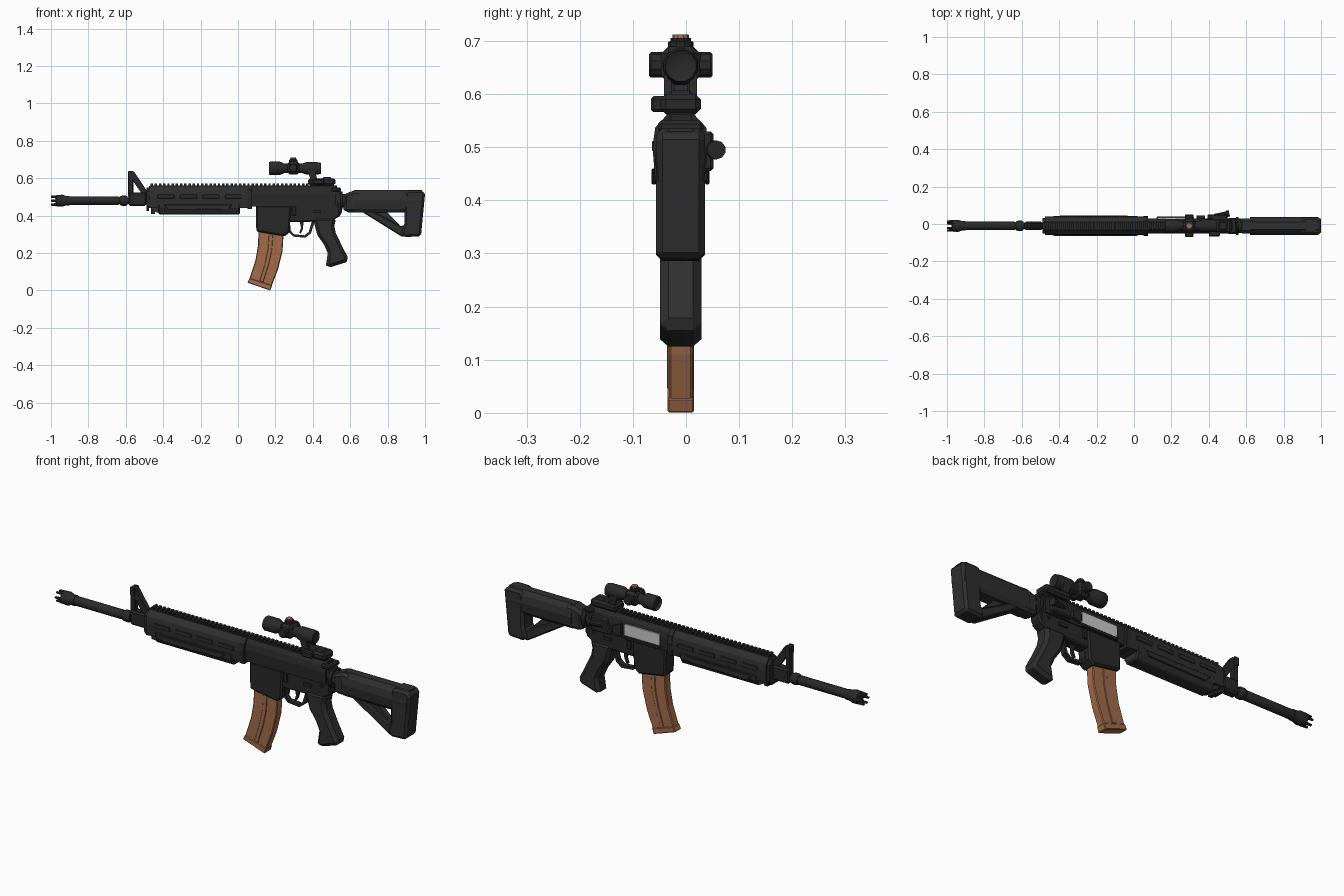
import bpy, bmesh, math
from mathutils import Vector

cube = bpy.data.objects.get("Cube")
if cube:
    bpy.data.objects.remove(cube)

MID = -0.01    # centre plane of the whole model
BORE = 0.48    # height of the barrel axis


def material(name, r, g, b):
    mat = bpy.data.materials.new(name)
    mat.use_nodes = True
    mat.diffuse_color = (r, g, b, 1)
    shader = next(n for n in mat.node_tree.nodes if n.type == 'BSDF_PRINCIPLED')
    shader.inputs["Base Color"].default_value = (r, g, b, 1)
    shader.inputs["Roughness"].default_value = 0.7
    return mat


black = material("black metal", .022, .022, .022)
polymer = material("dark polymer", .028, .028, .028)
brown = material("brown polymer", .36, .15, .07)
steel = material("bright steel", .6, .6, .6)


def finish(name, bm, mat, bevel=0.0, smooth=False):
    bmesh.ops.recalc_face_normals(bm, faces=bm.faces)
    mesh = bpy.data.meshes.new(name)
    bm.to_mesh(mesh)
    bm.free()
    mesh.materials.append(mat)
    obj = bpy.data.objects.new(name, mesh)
    bpy.context.collection.objects.link(obj)
    if bevel:
        mod = obj.modifiers.new("chamfer", 'BEVEL')
        mod.width = bevel
        mod.segments = 1
        mod.limit_method = 'ANGLE'
        mod.angle_limit = math.radians(50)
    if smooth:
        bpy.ops.object.select_all(action='DESELECT')
        obj.select_set(True)
        bpy.context.view_layer.objects.active = obj
        bpy.ops.object.shade_smooth_by_angle(angle=math.radians(35))
    return obj


def extrude(name, points, offset, mat, bevel):
    bm = bmesh.new()
    face = bm.faces.new([bm.verts.new(p) for p in points])
    grown = bmesh.ops.extrude_face_region(bm, geom=[face])
    moved = [v for v in grown["geom"] if isinstance(v, bmesh.types.BMVert)]
    bmesh.ops.translate(bm, verts=moved, vec=Vector(offset))
    return finish(name, bm, mat, bevel)


def slab(name, outline, width, mat=black, bevel=0.0, y=MID):
    """Side outline (x, z) given a thickness across y."""
    points = [(x, y - width / 2, z) for x, z in outline]
    return extrude(name, points, (0, width, 0), mat, bevel)


def prism(name, half, start, end, mat=black, bevel=0.0):
    """Mirrored cross-section (half width, z) run along x."""
    section = half + [(-w, z) for w, z in reversed(half)]
    points = [(start, MID + w, z) for w, z in section]
    return extrude(name, points, (end - start, 0, 0), mat, bevel)


def box(name, x, z, width, mat=black, bevel=0.0, y=MID):
    corners = [(x[0], z[0]), (x[1], z[0]), (x[1], z[1]), (x[0], z[1])]
    return slab(name, corners, width, mat, bevel, y)


def lathe(name, profile, centre, axis='X', sides=16, mat=black):
    """Turned part from (distance along axis, radius) pairs."""
    bm = bmesh.new()
    rings = []
    for along, radius in profile:
        ring = []
        for i in range(sides):
            a = math.tau * (i + 0.5) / sides
            u, v = radius * math.cos(a), radius * math.sin(a)
            p = {'X': (along, u, v), 'Y': (u, along, v), 'Z': (u, v, along)}[axis]
            ring.append(bm.verts.new(Vector(p) + Vector(centre)))
        rings.append(ring)
    for a, b in zip(rings, rings[1:]):
        for i in range(sides):
            j = (i + 1) % sides
            bm.faces.new((a[i], a[j], b[j], b[i]))
    bm.faces.new(rings[0])
    bm.faces.new(rings[-1])
    return finish(name, bm, mat, smooth=True)


axis_line = (0, MID, BORE)

# Barrel, muzzle device and its prongs
lathe("barrel", [(-.92, .023), (-.64, .023), (-.63, .018), (-.45, .018)], axis_line)
lathe("muzzle_device", [(-.975, .018), (-.97, .031), (-.94, .033), (-.92, .026), (-.9, .026)], axis_line)
for i in range(6):
    a = math.tau * i / 6
    spot = (0, MID + .024 * math.cos(a), BORE + .024 * math.sin(a))
    lathe(f"muzzle_prong_{i}", [(-1, .006), (-.96, .009)], spot, sides=6)
lathe("barrel_collar", [(-.63, .024), (-.62, .028), (-.6, .028), (-.59, .022)], axis_line)

# Front sight
box("gas_block", (-.585, -.49), (.452, .525), .046, bevel=.008)
slab("front_sight_post", [(-.588, .5), (-.56, .5), (-.56, .615), (-.565, .64), (-.588, .64)], .028, bevel=.004)
slab("front_sight_brace", [(-.575, .638), (-.555, .635), (-.485, .53), (-.49, .51), (-.51, .51), (-.575, .605)], .026)
for side in (-1, 1):
    box("front_sight_ear", (-.586, -.562), (.6, .64), .006, y=MID + side * .016)

# Handguard
prism("handguard_upper", [(.022, .56), (.045, .535), (.05, .5), (.047, .442)], -.475, .07, polymer)
prism("handguard_lower", [(.05, .47), (.05, .44), (.032, .407)], -.425, .01, polymer, .006)
prism("handguard_front_cap", [(.018, .55), (.04, .53), (.042, .45), (.024, .425)], -.49, -.475)
slab("handguard_nose", [(-.475, .45), (-.42, .45), (-.42, .412), (-.45, .425)], .07, polymer)
box("handguard_stop", (-.465, -.445), (.41, .44), .04)
prism("barrel_nut_ring", [(.025, .562), (.048, .537), (.053, .5), (.048, .437)], .05, .075)
for side in (-1, 1):
    for i in range(4):
        x = -.43 + i * .12
        box("handguard_rib", (x, x + .09), (.492, .512), .008, polymer, .002, MID + side * .05)
    slab("handguard_panel", [(-.4, .46), (-.03, .46), (-.05, .435), (-.37, .43)], .009, polymer, .002, MID + side * .05)

# Top rail with evenly spaced teeth
box("top_rail", (-.47, .53), (.545, .562), .036)
for i in range(44):
    x = -.468 + i * .0225
    box(f"rail_tooth_{i}", (x, x + .013), (.558, .571), .042)

# Upper receiver with its controls
prism("upper_receiver", [(.018, .56), (.033, .54), (.04, .51), (.038, .45)], .07, .525)
slab("receiver_rear", [(.5, .55), (.54, .55), (.556, .52), (.556, .42), (.54, .39), (.5, .39)], .06, bevel=.008)
box("charging_handle", (.5, .55), (.528, .55), .085, bevel=.006)
box("ejection_port", (.125, .32), (.468, .525), .009, steel, y=.029)
box("port_cover", (.12, .32), (.45, .466), .014, bevel=.003, y=.032)
slab("brass_deflector", [(.335, .46), (.335, .525), (.38, .505), (.38, .47)], .022, y=.034)
slab("forward_assist_base", [(.39, .455), (.42, .53), (.5, .53), (.5, .455)], .03, bevel=.006, y=.037)
assist = lathe("forward_assist", [(-.045, .014), (.02, .014), (.02, .018), (.035, .018)], (0, 0, 0), sides=10)
assist.location = (.475, .05, .495)
assist.rotation_euler.z = math.radians(12)

# Lower receiver
slab("lower_receiver", [(.1, .46), (.54, .46), (.545, .4), (.5, .37), (.27, .365), (.1, .37)], .064, bevel=.006)
slab("magazine_well", [(.095, .455), (.285, .455), (.275, .31), (.25, .29), (.098, .315)], .078, bevel=.008)
for side in (-1, 1):
    y = MID + side * .034
    lathe("receiver_pin", [(-.004, .009), (.004, .009)], (.5, y, .435), 'Y', 8)
    box("selector_lever", (.4, .445), (.415, .428), .014, y=y)
    box("bolt_catch", (.29, .31), (.4, .45), .014, bevel=.003, y=y)

# Trigger and guard
outer = [(.262, .37), (.268, .315), (.295, .288), (.36, .282), (.39, .305), (.41, .37)]
inner = [(.395, .37), (.378, .313), (.355, .295), (.298, .301), (.282, .32), (.277, .37)]
slab("trigger_guard", outer + inner, .026)
slab("trigger", [(.33, .37), (.35, .37), (.348, .33), (.335, .305), (.328, .308), (.337, .335)], .014)

# Pistol grip
slab("pistol_grip", [(.4, .39), (.525, .39), (.515, .345), (.522, .31), (.555, .24), (.594, .165), (.575, .15),
                     (.48, .12), (.47, .135), (.48, .2), (.46, .245), (.425, .295), (.412, .34)], .078, polymer, .016)

# Magazine
slab("magazine", [(.11, .33), (.107, .24), (.093, .16), (.06, .06), (.178, .02), (.213, .11), (.238, .21), (.245, .32)],
     .044, brown, .004)
slab("magazine_floor", [(.062, .066), (.05, .042), (.172, 0), (.183, .027)], .05, brown, .003)
for side in (-1, 1):
    slab("magazine_rib", [(.165, .3), (.16, .22), (.143, .14), (.115, .05), (.135, .045), (.165, .14), (.182, .22), (.187, .3)],
         .007, brown, .002, MID + side * .022)

# Shoulder stock with an open triangle
lathe("buffer_tube", [(.53, .037), (.64, .037)], axis_line, sides=12)
lathe("stock_ring", [(.545, .05), (.56, .05)], axis_line, sides=12)
prism("stock_body", [(.02, .536), (.04, .515), (.048, .48), (.042, .435), (.03, .418)], .62, .985, polymer)
slab("stock_neck", [(.565, .515), (.62, .534), (.66, .53), (.66, .418), (.575, .418), (.565, .43)], .08, polymer, .014)
slab("stock_butt", [(.89, .5), (.9, .535), (.985, .536), (1, .515), (.978, .29), (.885, .285), (.875, .31), (.89, .36)],
     .092, polymer, .012)
slab("stock_strut", [(.655, .425), (.72, .425), (.87, .345), (.895, .35), (.895, .288), (.875, .288)], .064, polymer, .006)
slab("stock_web", [(.7, .43), (.785, .43), (.865, .35), (.8, .36)], .03, polymer)

# Rear sight base and scope mount
box("mount_base", (.375, .52), (.562, .6), .076, bevel=.01)
box("mount_rear_lug", (.45, .5), (.57, .607), .05, bevel=.008)
box("mount_clamp", (.4, .46), (.566, .596), .03, bevel=.005, y=-.051)
for side in (-1, 1):
    slab("mount_arm", [(.37, .645), (.41, .645), (.425, .59), (.39, .59)], .014, y=MID + side * .024)

# Scope
sight = (0, MID, .653)
lathe("scope_tube", [(.178, .026), (.165, .033), (.172, .037), (.225, .037), (.245, .027), (.345, .027),
                     (.365, .034), (.425, .034), (.445, .03), (.44, .022)], sight, sides=12)
box("scope_turret_block", (.262, .33), (.62, .69), .074, bevel=.014)
lathe("scope_side_turrets", [(-.06, .02), (-.056, .024), (.056, .024), (.06, .02)], (.295, MID, .655), 'Y', 10)
lathe("scope_top_turret", [(.68, .024), (.698, .024), (.7, .019), (.706, .019)], (.295, MID, 0), 'Z', 10)
lathe("scope_turret_cap", [(.705, .016), (.712, .015)], (.295, MID, 0), 'Z', 10, brown)
